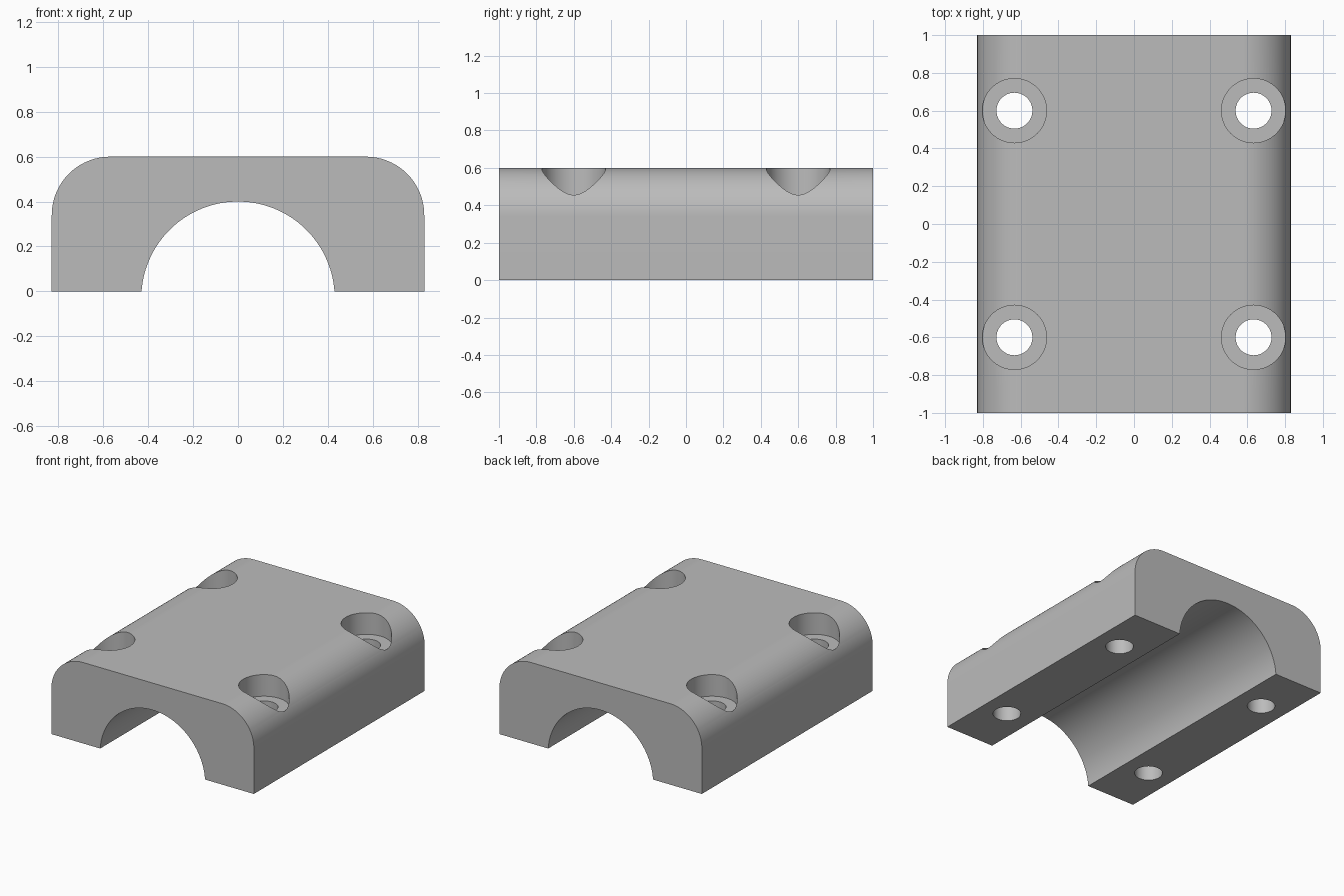
import bpy
import bmesh
import math

cube = bpy.data.objects.get("Cube")
if cube:
    bpy.data.objects.remove(cube, do_unlink=True)

HALF_W, HALF_L, HEIGHT = 0.83, 1.0, 0.6
FILLET = 0.26
BORE_R, BORE_Z = 0.431, -0.031
SCREW_X, SCREW_Y = 0.633, 0.6
SEAT_R, SEAT_Z, HOLE_R = 0.17, 0.44, 0.095

grey = bpy.data.materials.new("plain grey")
grey.use_nodes = True
colour = (0.5, 0.5, 0.5, 1)
grey.diffuse_color = colour
grey.node_tree.nodes["Principled BSDF"].inputs["Base Color"].default_value = colour


def arc(cx, cz, radius, start, end, steps):
    """Points on an arc in the front plane, angles in radians."""
    angles = [start + (end - start) * i / steps for i in range(steps + 1)]
    return [(cx + radius * math.cos(a), cz + radius * math.sin(a)) for a in angles]


def make_object(name, bm):
    bmesh.ops.recalc_face_normals(bm, faces=bm.faces)
    mesh = bpy.data.meshes.new(name)
    bm.to_mesh(mesh)
    bm.free()
    mesh.materials.append(grey)
    obj = bpy.data.objects.new(name, mesh)
    bpy.context.collection.objects.link(obj)
    return obj


def cylinder_cutter(name, x, y, radius, bottom, top):
    bm = bmesh.new()
    bmesh.ops.create_cone(bm, cap_ends=True, segments=64, radius1=radius,
                          radius2=radius, depth=top - bottom)
    bmesh.ops.translate(bm, verts=bm.verts, vec=(x, y, (top + bottom) / 2))
    obj = make_object(name, bm)
    obj.hide_render = True
    return obj


# Saddle body: rounded block outline with the arched channel, extruded along y
top_z = HEIGHT - FILLET
foot = math.asin(-BORE_Z / BORE_R)
outline = [(HALF_W, 0)]
outline += arc(HALF_W - FILLET, top_z, FILLET, 0, math.pi / 2, 24)
outline += arc(FILLET - HALF_W, top_z, FILLET, math.pi / 2, math.pi, 24)
outline += [(-HALF_W, 0)]
outline += arc(0, BORE_Z, BORE_R, math.pi - foot, foot, 64)

bm = bmesh.new()
front = bm.faces.new([bm.verts.new((x, -HALF_L, z)) for x, z in outline])
extruded = bmesh.ops.extrude_face_region(bm, geom=[front], use_keep_orig=True)
moved = [v for v in extruded["geom"] if isinstance(v, bmesh.types.BMVert)]
bmesh.ops.translate(bm, verts=moved, vec=(0, 2 * HALF_L, 0))
body = make_object("clamp_saddle", bm)

bpy.ops.object.select_all(action='DESELECT')
body.select_set(True)
bpy.context.view_layer.objects.active = body

# Four counterbored screw holes
for sx in (-1, 1):
    for sy in (-1, 1):
        x, y = sx * SCREW_X, sy * SCREW_Y
        for cutter in (cylinder_cutter("screw_seat_cutter", x, y, SEAT_R, SEAT_Z, 1),
                       cylinder_cutter("screw_hole_cutter", x, y, HOLE_R, -0.2, 1)):
            cut = body.modifiers.new("screw cut", 'BOOLEAN')
            cut.operation = 'DIFFERENCE'
            cut.solver = 'EXACT'
            cut.object = cutter
            bpy.ops.object.modifier_apply(modifier=cut.name)
            bpy.data.objects.remove(cutter, do_unlink=True)

# Smooth rounds, crisp edges, flat faces kept flat
bpy.ops.object.shade_smooth_by_angle(angle=math.radians(30))
weighted = body.modifiers.new("flat face normals", 'WEIGHTED_NORMAL')
weighted.keep_sharp = True
